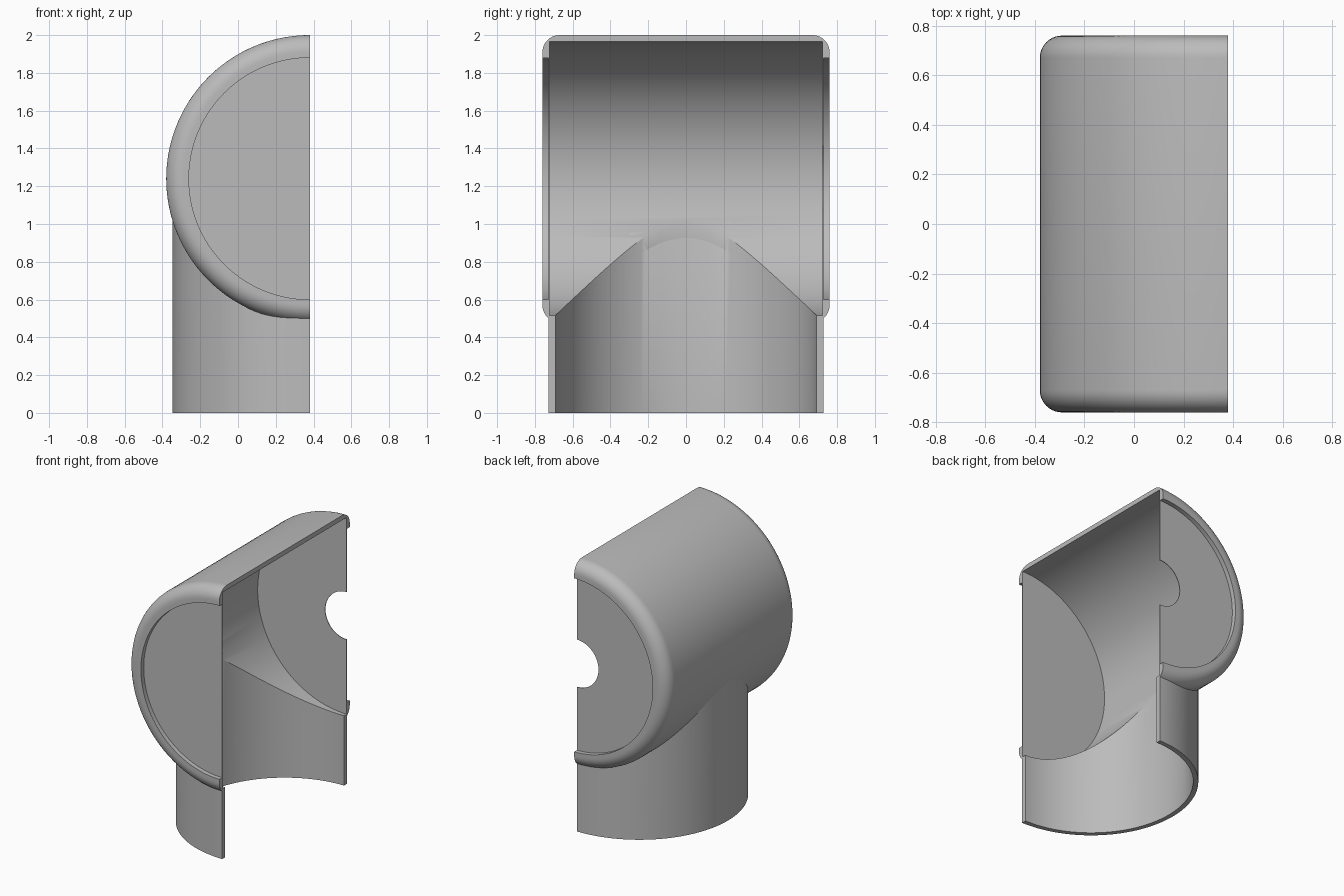
import bpy, bmesh
from math import pi, cos, sin, radians

default = bpy.data.objects.get("Cube")
if default:
    bpy.data.objects.remove(default, do_unlink=True)

CUT_X = 0.38       # plane where the fitting is sliced in half
AXIS_Z = 1.24      # height of the horizontal barrel axis
R_OUT, R_IN = 0.76, 0.725
END, WALL = 0.76, 0.727
LIP = 0.64         # radius of the round end opening
FILLET = 0.09
TUBE_OUT, TUBE_IN = 0.727, 0.692
STEPS = 72         # segments per half turn

grey = bpy.data.materials.new("plain_grey")
grey.use_nodes = True
grey.diffuse_color = (0.5, 0.5, 0.5, 1)
grey.node_tree.nodes["Principled BSDF"].inputs["Base Color"].default_value = (0.5, 0.5, 0.5, 1)


def revolve(name, profile, axis, full=False):
    """Spin a closed (radius, offset) profile about the barrel or the tube axis."""
    bm = bmesh.new()
    rings = []
    for i in range((2 if full else 1) * STEPS + 1):
        a = pi / 2 + pi * i / STEPS
        ring = []
        for r, t in profile:
            x, s = CUT_X + r * cos(a), r * sin(a)
            ring.append(bm.verts.new((x, t, AXIS_Z + s) if axis == "Y" else (x, s, t)))
        rings.append(ring)
    n = len(profile)
    for a, b in zip(rings, rings[1:]):
        for j in range(n):
            k = (j + 1) % n
            if profile[j][0] or profile[k][0]:
                bm.faces.new((a[j], a[k], b[k], b[j]))
    if not full:
        bm.faces.new(rings[0])
        bm.faces.new(rings[-1])
    bmesh.ops.remove_doubles(bm, verts=bm.verts, dist=1e-5)
    bmesh.ops.recalc_face_normals(bm, faces=bm.faces)
    mesh = bpy.data.meshes.new(name)
    bm.to_mesh(mesh)
    bm.free()
    mesh.materials.append(grey)
    obj = bpy.data.objects.new(name, mesh)
    bpy.context.collection.objects.link(obj)
    return obj


def activate(obj):
    bpy.ops.object.select_all(action="DESELECT")
    obj.select_set(True)
    bpy.context.view_layer.objects.active = obj


def carve(obj, cutter):
    mod = obj.modifiers.new("carve", "BOOLEAN")
    mod.operation, mod.solver, mod.object = "DIFFERENCE", "EXACT", cutter
    activate(obj)
    bpy.ops.object.modifier_apply(modifier=mod.name)
    bpy.data.objects.remove(cutter, do_unlink=True)


# Barrel shell with rounded, inward-turned lips at both ends
arc = [radians(90 * i / 10) for i in range(11)]
lip = [(R_OUT - FILLET + FILLET * cos(a), END - FILLET + FILLET * sin(a)) for a in arc]
half = lip + [(LIP, END), (LIP, WALL), (R_IN, WALL)]
barrel = revolve("barrel_shell", half + [(r, -t) for r, t in reversed(half)], "Y")

# Downward tube, trimmed to the inside of the barrel
tube = revolve("down_tube", [(TUBE_IN, 0), (TUBE_OUT, 0), (TUBE_OUT, 1.2), (TUBE_IN, 1.2)], "Z")

# Open the barrel into the tube and clear the tube out of the barrel
carve(barrel, revolve("tube_bore", [(0, -0.1), (TUBE_IN, -0.1), (TUBE_IN, 1.15), (0, 1.15)], "Z", True))
carve(tube, revolve("barrel_bore", [(0, -0.9), (R_IN, -0.9), (R_IN, 0.9), (0, 0.9)], "Y", True))

# Thin end plates behind the lips: solid front, back with a round hole
parts = [barrel, tube]
for name, side, hole in (("front_plate", -1, 0), ("back_plate", 1, 0.175)):
    inner, outer = side * (WALL - 0.005), side * WALL
    parts.append(revolve(name, [(hole, inner), (R_IN, inner), (R_IN, outer), (hole, outer)], "Y"))

for obj in parts:
    activate(obj)
    bpy.ops.object.shade_smooth_by_angle(angle=radians(30))
